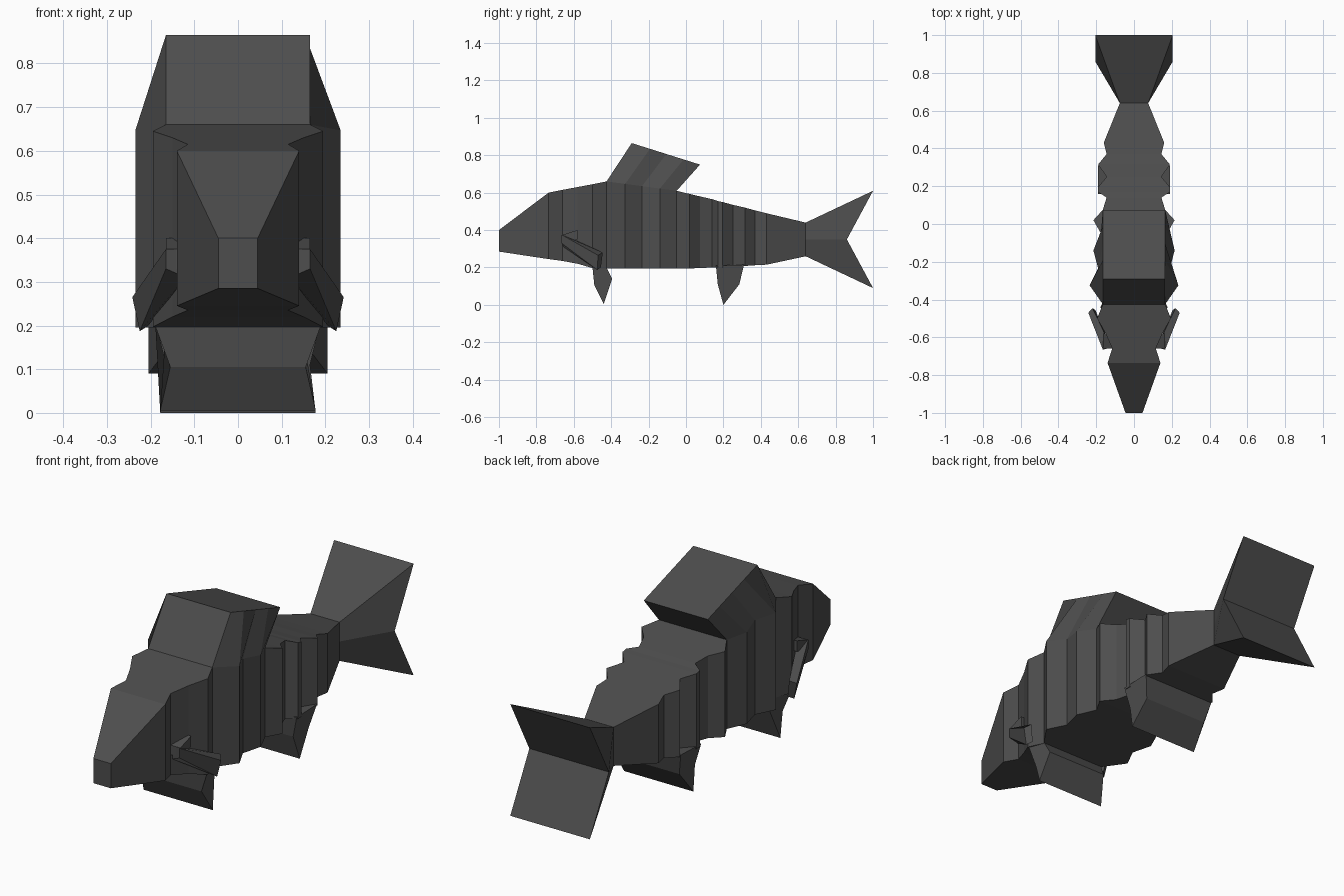
import bpy, bmesh

cube = bpy.data.objects.get("Cube")
if cube:
    bpy.data.objects.remove(cube, do_unlink=True)

grey = bpy.data.materials.new("dark grey")
grey.use_nodes = True
colour = (0.075, 0.075, 0.075, 1)
grey.diffuse_color = colour
shader = next(n for n in grey.node_tree.nodes if n.type == 'BSDF_PRINCIPLED')
shader.inputs["Base Color"].default_value = colour
shader.inputs["Roughness"].default_value = 0.8


def loft(name, rings):
    """Skin a row of equal-sided rings and cap both ends."""
    bm = bmesh.new()
    loops = [[bm.verts.new(p) for p in ring] for ring in rings]
    count = len(loops[0])
    for a, b in zip(loops, loops[1:]):
        for i in range(count):
            j = (i + 1) % count
            bm.faces.new((a[i], a[j], b[j], b[i]))
    bm.faces.new(loops[0])
    bm.faces.new(loops[-1])
    bmesh.ops.recalc_face_normals(bm, faces=bm.faces)
    mesh = bpy.data.meshes.new(name)
    bm.to_mesh(mesh)
    bm.free()
    mesh.materials.append(grey)
    obj = bpy.data.objects.new(name, mesh)
    bpy.context.collection.objects.link(obj)
    return obj


def box_ring(y, half, low, high):
    return [(-half, y, low), (half, y, low), (half, y, high), (-half, y, high)]


def wide_fin(name, profile):
    """Side profile of (y, z, half width) spanning both sides of the fish."""
    return loft(name, [[(s * w, y, z) for y, z, w in profile] for s in (-1, 1)])


def lerp(a, b, t):
    return a + (b - a) * t


# Body and head: stations of y, half width, belly height, back height
stations = [
    (-1.0, .045, .285, .40), (-.735, .14, .245, .60), (-.66, .115, .235, .615),
    (-.58, .15, .22, .63), (-.5, .195, .197, .645), (-.425, .165, .195, .66),
    (-.325, .235, .195, .647), (-.235, .19, .195, .635), (-.14, .215, .195, .622),
    (-.05, .175, .195, .61), (.02, .215, .195, .593), (.075, .165, .197, .58),
    (.14, .145, .2, .565), (.17, .19, .2, .555), (.195, .19, .2, .55),
    (.25, .145, .205, .535), (.315, .19, .208, .52), (.37, .145, .212, .505),
    (.43, .16, .215, .49), (.64, .075, .26, .44)]
loft("body", [box_ring(*s) for s in stations])

# Dorsal fin: rises from the zigzag back to a straight, swept upper edge
fin_rings = []
for y, half, low, back in stations[5:10]:
    t = (y + .425) / .375
    top_y, top_z = lerp(-.29, .075, t), lerp(.865, .75, t)
    fin_rings.append([(-half, y, back), (half, y, back),
                      (.165, top_y, top_z), (-.165, top_y, top_z)])
loft("dorsal_fin", fin_rings)

# Forked tail: upper and lower lobes meeting at the notch
for name, root_z, tip_z in (("upper_tail_lobe", .44, .61), ("lower_tail_lobe", .26, .09)):
    wide_fin(name, [(.64, root_z, .075), (1.0, tip_z, .205),
                    (.86, .35, .205), (.64, .35, .075)])

# Broad belly fins
wide_fin("pelvic_fin", [(-.5, .2, .19), (-.49, .105, .155), (-.44, .005, .178),
                        (-.395, .14, .155), (-.425, .2, .165)])
wide_fin("anal_fin", [(.16, .21, .19), (.17, .11, .165), (.2, 0, .178),
                      (.285, .11, .165), (.31, .215, .19)])

# Pectoral fins: slender bars sweeping back, down and outward
for side, name in ((1, "left_pectoral_fin"), (-1, "right_pectoral_fin")):
    root = [(.12, -.655, .31), (.165, -.665, .33), (.165, -.665, .375), (.12, -.655, .375)]
    tip = [(.205, -.455, .2), (.225, -.475, .187), (.242, -.47, .265), (.22, -.445, .28)]
    loft(name, [[(side * x, y, z) for x, y, z in ring] for ring in (root, tip)])
    # Short root joining the bar to the flank
    flank = [(.1, -.58, .35), (.1, -.58, .4), (.1, -.66, .375), (.1, -.66, .33)]
    loft(name + "_root", [[(side * x, y, z) for x, y, z in flank],
                          [(side * .165, y, z) for x, y, z in flank]])
